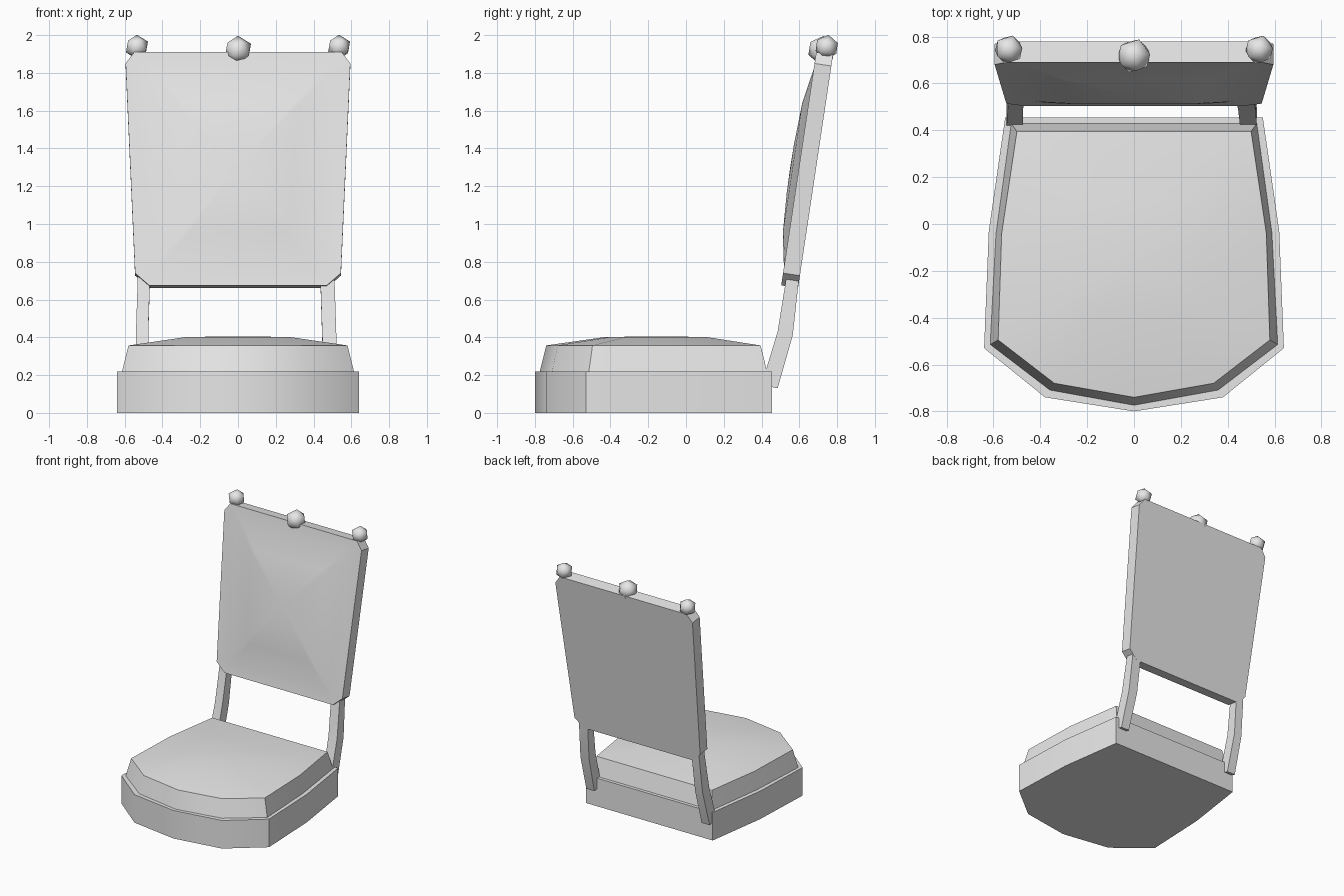
import bpy, bmesh, math
from mathutils import Vector

if "Cube" in bpy.data.objects:
    bpy.data.objects.remove(bpy.data.objects["Cube"])

grey = bpy.data.materials.new("light grey")
grey.diffuse_color = (0.8, 0.8, 0.8, 1)
grey.use_nodes = True
grey.node_tree.nodes["Principled BSDF"].inputs["Base Color"].default_value = grey.diffuse_color


def finish(name, bm, angle=30):
    bmesh.ops.recalc_face_normals(bm, faces=bm.faces)
    me = bpy.data.meshes.new(name)
    bm.to_mesh(me)
    bm.free()
    me.materials.append(grey)
    ob = bpy.data.objects.new(name, me)
    bpy.context.collection.objects.link(ob)
    bpy.ops.object.select_all(action='DESELECT')
    ob.select_set(True)
    bpy.context.view_layer.objects.active = ob
    bpy.ops.object.shade_smooth_by_angle(angle=math.radians(angle))
    return ob


def loft(name, rings, tip=None):
    """Skin equal-length rings, cap the start, and close the end flat or to a tip."""
    bm = bmesh.new()
    vs = [[bm.verts.new(p) for p in r] for r in rings]
    n = len(vs[0])
    for a, b in zip(vs, vs[1:]):
        for i in range(n):
            j = (i + 1) % n
            bm.faces.new((a[i], a[j], b[j], b[i]))
    bm.faces.new(vs[0])
    if tip:
        t = bm.verts.new(tip)
        for i in range(n):
            bm.faces.new((vs[-1][i], vs[-1][(i + 1) % n], t))
    else:
        bm.faces.new(vs[-1])
    return finish(name, bm)


def mirrored(half):
    """Close a right-hand outline with its mirror image (points on x = 0 kept once)."""
    return half + [(-x, y) for x, y in reversed(half) if x > 0]


def at_height(outline, z):
    return [(x, y, z) for x, y in outline]


# Seat base and cushion
base = mirrored([(0.55, 0.455), (0.62, -0.03), (0.64, -0.53), (0.38, -0.74), (0, -0.80)])
loft("seat_base", [at_height(base, 0), at_height(base, 0.22)])

low = mirrored([(0.525, 0.43), (0.59, -0.04), (0.615, -0.515), (0.36, -0.71), (0, -0.775)])
high = mirrored([(0.50, 0.395), (0.565, -0.04), (0.58, -0.495), (0.34, -0.68), (0, -0.74)])
crown = [(x * 0.47, -0.15 + (y + 0.15) * 0.47) for x, y in high]
loft("seat_cushion", [at_height(low, 0.215), at_height(high, 0.357), at_height(crown, 0.402)],
     (0, -0.15, 0.405))

# Backrest: leaning plate with a softly domed front pad
lean = Vector((0, 0.15, 1)).normalized()
out = Vector((0, -1, 0.15)).normalized()


def on_back(outline, height):
    """Place x/z outline points on the plate front, raised along its normal."""
    return [Vector((x, 0.505 + 0.15 * (z - 0.68), z)) + out * height for x, z in outline]


plate = mirrored([(0.47, 0.675), (0.545, 0.74), (0.595, 1.85), (0.55, 1.91)])
pad = mirrored([(0.40, 0.77), (0.425, 0.80), (0.475, 1.79), (0.45, 1.82)])
swell = [(x * 0.66, 1.29 + (z - 1.29) * 0.66) for x, z in pad]
peak = [(x * 0.25, 1.29 + (z - 1.29) * 0.25) for x, z in pad]
loft("backrest", [on_back(plate, -0.09), on_back(plate, 0), on_back(pad, 0),
                  on_back(swell, 0.033), on_back(peak, 0.044)],
     on_back([(0, 1.29)], 0.046)[0])

# Bent support posts: front and back edges in side view at three heights
edges = [((0.40, 0.15), (0.485, 0.13)), ((0.485, 0.43), (0.565, 0.41)),
         ((0.535, 0.74), (0.60, 0.73))]
for side, spans in (("left", [(-0.545, -0.475), (-0.54, -0.475), (-0.53, -0.465)]),
                    ("right", [(0.455, 0.525), (0.445, 0.52), (0.435, 0.51)])):
    rings = [[(a, *f), (b, *f), (b, *k), (a, *k)] for (a, b), (f, k) in zip(spans, edges)]
    loft(side + "_post", rings)

# Faceted knobs along the top rail
for name, centre, r in (("left_knob", (-0.535, 0.745, 1.937), 0.065),
                        ("right_knob", (0.535, 0.745, 1.937), 0.065),
                        ("middle_knob", (0, 0.718, 1.92), 0.077)):
    bm = bmesh.new()
    bmesh.ops.create_icosphere(bm, subdivisions=1, radius=r)
    ob = finish(name, bm, 60)
    ob.location = centre
    ob.rotation_euler.x = -math.atan(0.15)
